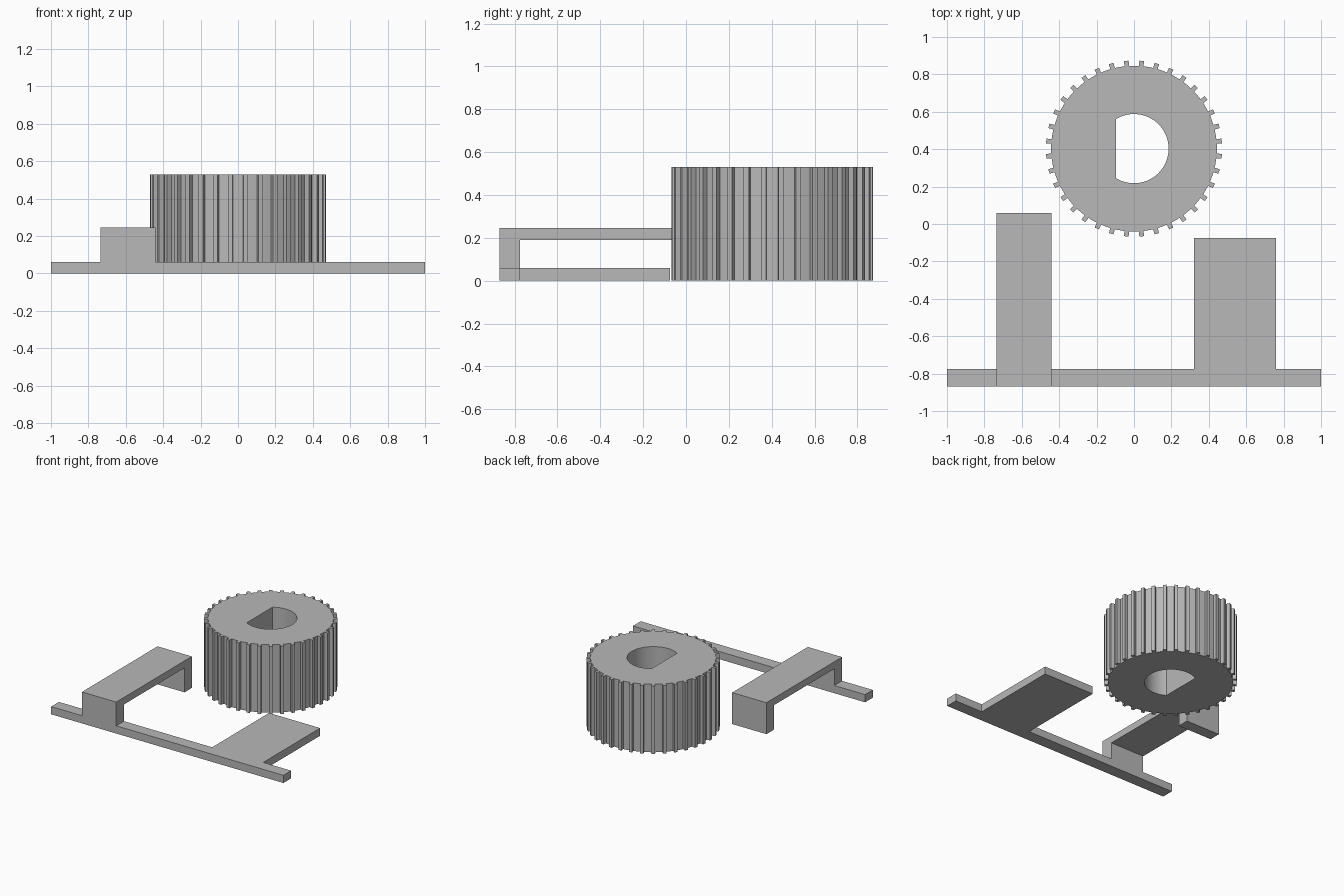
import bpy, bmesh, math
from mathutils import Matrix, Vector

cube = bpy.data.objects.get("Cube")
if cube:
    bpy.data.objects.remove(cube, do_unlink=True)

grey = bpy.data.materials.new("plain_grey")
grey.use_nodes = True
colour = (0.48, 0.48, 0.48, 1)
grey.diffuse_color = colour
grey.node_tree.nodes["Principled BSDF"].inputs["Base Color"].default_value = colour


def prism(name, loops, height, matrix=Matrix()):
    """Extrude a flat outline, with optional hole loops, along local z."""
    bm = bmesh.new()
    edges = []
    for loop in loops:
        verts = [bm.verts.new((x, y, 0)) for x, y in loop]
        edges += [bm.edges.new((v, verts[i - 1])) for i, v in enumerate(verts)]
    bmesh.ops.triangle_fill(bm, edges=edges, use_beauty=True, normal=Vector((0, 0, 1)))
    made = bmesh.ops.extrude_face_region(bm, geom=bm.faces[:], use_keep_orig=True)
    top = [g for g in made["geom"] if isinstance(g, bmesh.types.BMVert)]
    bmesh.ops.translate(bm, verts=top, vec=(0, 0, height))
    bmesh.ops.transform(bm, matrix=matrix, verts=bm.verts[:])
    bmesh.ops.recalc_face_normals(bm, faces=bm.faces[:])
    mesh = bpy.data.meshes.new(name)
    bm.to_mesh(mesh)
    bm.free()
    mesh.materials.append(grey)
    obj = bpy.data.objects.new(name, mesh)
    bpy.context.collection.objects.link(obj)
    return obj


# Base: long front bar with a wide flat tongue
FRONT, BAR_BACK, BAR_TOP = -0.87, -0.775, 0.06
prism("base_bar_and_tongue", [[
    (-1, FRONT), (1, FRONT), (1, BAR_BACK), (0.76, BAR_BACK), (0.76, -0.075),
    (0.32, -0.075), (0.32, BAR_BACK), (-1, BAR_BACK)]], BAR_TOP)

# Raised clip: side profile in (y, z), extruded along x
side_to_x = Matrix(((0, 0, 1, -0.735), (1, 0, 0, 0), (0, 1, 0, 0), (0, 0, 0, 1)))
prism("raised_clip", [[
    (FRONT, BAR_TOP), (FRONT, 0.245), (0.06, 0.245), (0.06, 0), (-0.03, 0),
    (-0.03, 0.19), (BAR_BACK, 0.19), (BAR_BACK, BAR_TOP)]], 0.295, side_to_x)

# Knob: ribbed rim with a D-shaped shaft hole
RIBS, ROOT, TIP, HALF = 36, 0.443, 0.471, 0.0125
rim = []
for i in range(RIBS):
    a = math.tau * (i + 0.5) / RIBS
    c, s = math.cos(a), math.sin(a)
    for r, w in ((ROOT, -HALF), (TIP, -HALF), (TIP, HALF), (ROOT, HALF)):
        rim.append((r * c - w * s, r * s + w * c))
    mid = a + math.pi / RIBS
    rim.append((ROOT * math.cos(mid), ROOT * math.sin(mid)))

HOLE, STEPS = 0.185, 48
end = math.acos(-0.095 / HOLE)
arc = [-end + 2 * end * i / STEPS for i in range(STEPS + 1)]
hole = [(HOLE * math.cos(a), HOLE * math.sin(a)) for a in arc]
knob = prism("ribbed_knob", [rim, hole], 0.53, Matrix.Translation((0, 0.403, 0)))

bpy.ops.object.select_all(action='DESELECT')
knob.select_set(True)
bpy.context.view_layer.objects.active = knob
bpy.ops.object.shade_smooth_by_angle(angle=math.radians(20))
